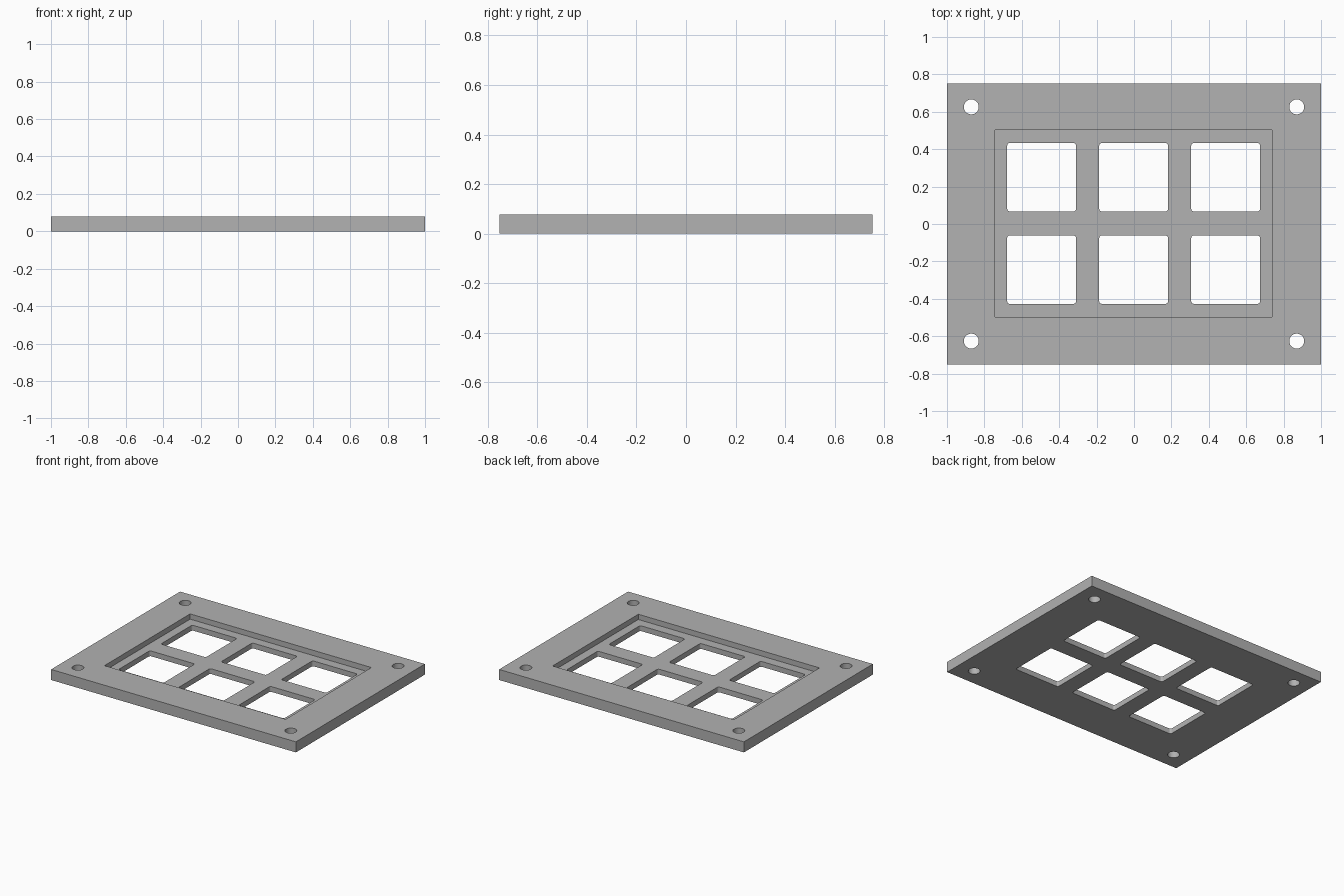
import bpy
import bmesh
import math

THICK = 0.078
FLOOR = 0.039      # height of the recessed floor

cube = bpy.data.objects.get("Cube")
if cube:
    bpy.data.objects.remove(cube, do_unlink=True)

grey = bpy.data.materials.new("grey")
grey.use_nodes = True
grey.diffuse_color = (0.445, 0.445, 0.445, 1)
grey.node_tree.nodes["Principled BSDF"].inputs["Base Color"].default_value = grey.diffuse_color


def rounded_rect(cx, cy, w, d, r=0, steps=4):
    """Counter-clockwise outline of a rectangle with optional round corners."""
    if r == 0:
        return [(cx + sx * w / 2, cy + sy * d / 2)
                for sx, sy in ((1, 1), (-1, 1), (-1, -1), (1, -1))]
    points = []
    for i, (sx, sy) in enumerate(((1, 1), (-1, 1), (-1, -1), (1, -1))):
        for k in range(steps + 1):
            a = math.pi / 2 * (i + k / steps)
            points.append((cx + sx * (w / 2 - r) + r * math.cos(a),
                           cy + sy * (d / 2 - r) + r * math.sin(a)))
    return points


def circle(cx, cy, r, n=32):
    return [(cx + r * math.cos(math.tau * k / n), cy + r * math.sin(math.tau * k / n))
            for k in range(n)]


def prism_object(name, outlines, z0, z1):
    """One object holding an upright prism for each outline."""
    bm = bmesh.new()
    for outline in outlines:
        rings = [[bm.verts.new((x, y, z)) for x, y in outline] for z in (z0, z1)]
        bm.faces.new(rings[0][::-1])
        bm.faces.new(rings[1])
        n = len(outline)
        for i in range(n):
            j = (i + 1) % n
            bm.faces.new((rings[0][i], rings[0][j], rings[1][j], rings[1][i]))
    mesh = bpy.data.meshes.new(name)
    bm.to_mesh(mesh)
    bm.free()
    mesh.materials.append(grey)
    obj = bpy.data.objects.new(name, mesh)
    bpy.context.collection.objects.link(obj)
    return obj


# Base plate
plate = prism_object("plate", [rounded_rect(0, 0, 2, 1.505)], 0, THICK)

# Recess, six windows and four corner screw holes
recess = prism_object("recess_cutter", [rounded_rect(-0.002, 0.002, 1.481, 1)], FLOOR, 0.2)
windows = [rounded_rect(-0.002 + i * 0.492, 0.003 + j * 0.247, 0.368, 0.366, 0.014)
           for i in (-1, 0, 1) for j in (-1, 1)]
screw_holes = [circle(sx * 0.87, sy * 0.626, 0.04) for sx in (-1, 1) for sy in (-1, 1)]
openings = prism_object("opening_cutter", windows + screw_holes, -0.1, 0.2)

bpy.ops.object.select_all(action="DESELECT")
plate.select_set(True)
bpy.context.view_layer.objects.active = plate
for cutter in (recess, openings):
    cutter.hide_render = True
    mod = plate.modifiers.new("cut", "BOOLEAN")
    mod.operation = "DIFFERENCE"
    mod.solver = "EXACT"
    mod.object = cutter
    bpy.ops.object.modifier_apply(modifier=mod.name)
    bpy.data.objects.remove(cutter, do_unlink=True)

bpy.ops.object.shade_smooth_by_angle(angle=math.radians(30))
